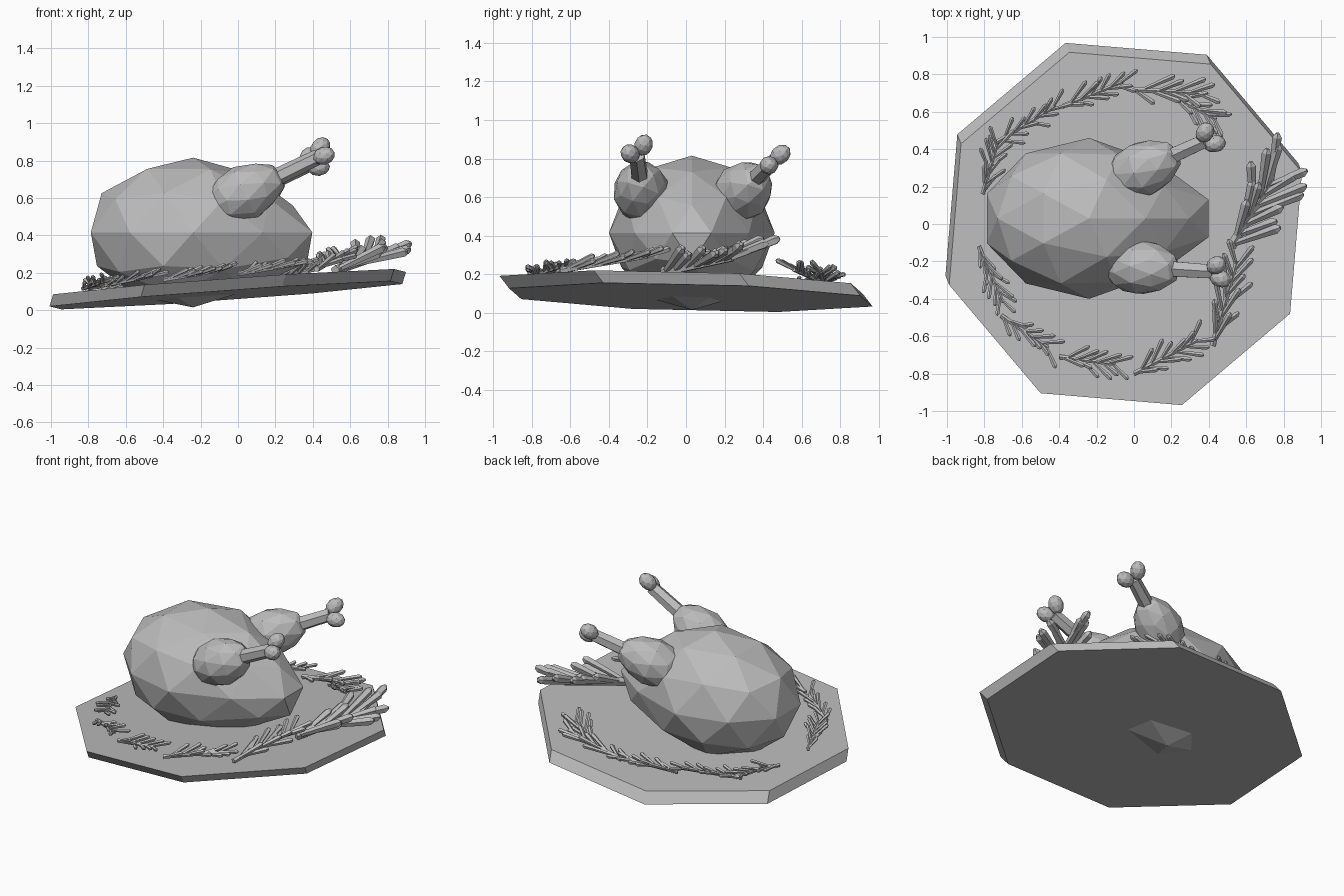
import bpy, bmesh, math, random
from mathutils import Matrix, Vector

random.seed(4)
if "Cube" in bpy.data.objects:
    bpy.data.objects.remove(bpy.data.objects["Cube"])

grey = bpy.data.materials.new("plain_grey")
grey.use_nodes = True
grey.diffuse_color = (0.5, 0.5, 0.5, 1)
grey.node_tree.nodes["Principled BSDF"].inputs["Base Color"].default_value = (0.5, 0.5, 0.5, 1)


def finish(name, bm):
    bmesh.ops.recalc_face_normals(bm, faces=bm.faces)
    mesh = bpy.data.meshes.new(name)
    bm.to_mesh(mesh)
    bm.free()
    mesh.materials.append(grey)
    obj = bpy.data.objects.new(name, mesh)
    bpy.context.collection.objects.link(obj)
    return obj


def aim(pos, direction):
    """Matrix that moves to pos and turns +z along direction."""
    turn = Vector(direction).to_track_quat('Z', 'Y').to_matrix().to_4x4()
    return Matrix.Translation(pos) @ turn


def bar(bm, a, b, r1, r2, sides):
    a, b = Vector(a), Vector(b)
    bmesh.ops.create_cone(bm, cap_ends=True, segments=sides, radius1=r1, radius2=r2,
                          depth=(b - a).length, matrix=aim((a + b) / 2, b - a))


def ball(bm, pos, direction, width, length, detail):
    bmesh.ops.create_icosphere(bm, subdivisions=detail, radius=1,
                               matrix=aim(pos, direction) @ Matrix.Diagonal((width, width, length, 1)))


# Tilted octagonal plate, with sheared rim
def plate_top(x, y):
    return 0.147 + 0.072 * x - 0.027 * y


bm = bmesh.new()
rings = []
for cx, cy, drop in ((-0.065, 0.025, 0.062), (-0.045, -0.025, 0)):
    ring = []
    for i in range(8):
        a = math.radians(17.7 + 45 * i)
        x, y = cx + 0.99 * math.cos(a), cy + 0.99 * math.sin(a)
        ring.append(bm.verts.new((x, y, plate_top(x, y) - drop)))
    rings.append(ring)
low, high = rings
bm.faces.new(low[::-1])
bm.faces.new(high)
for i in range(8):
    j = (i + 1) % 8
    bm.faces.new((low[i], low[j], high[j], high[i]))
finish("plate", bm)

# Roast body: faceted ball drawn out and lowered toward the tail
bm = bmesh.new()
bmesh.ops.create_icosphere(bm, subdivisions=2, radius=1)
for v in bm.verts:
    n = v.co.copy()
    tail = max(0, n.x)
    stretch = 1 + 0.29 * tail * max(0, min(1, 0.6 - n.z))
    v.co.x = -0.24 + 0.575 * n.x * stretch
    v.co.y = 0.03 + 0.43 * n.y * (1 - 0.25 * tail)
    v.co.z = 0.415 + 0.4 * n.z - 0.1 * tail ** 2 * max(0, n.z)
    # flatter underside at the tail
    if n.z < -0.3:
        v.co.z += 0.06 * tail
finish("roast_body", bm)

# Drumsticks: meat, bone and two knuckles
legs = {
    "right": ((0.04, -0.23, 0.63), (0.43, -0.255, 0.82), ((0.44, -0.22, 0.87), (0.46, -0.29, 0.825))),
    "left": ((0.05, 0.295, 0.63), (0.38, 0.445, 0.78), ((0.38, 0.49, 0.82), (0.43, 0.43, 0.765))),
}
for side, (meat, tip, knobs) in legs.items():
    axis = Vector(tip) - Vector(meat)
    bm = bmesh.new()
    ball(bm, meat, axis, 0.15, 0.225, 2)
    for v in bm.verts:
        # narrow the meat toward the bone
        along = (v.co - Vector(meat)).dot(axis.normalized())
        if along > 0.05:
            centre = Vector(meat) + axis.normalized() * along
            v.co = centre + (v.co - centre) * 0.93
    finish(side + "_drumstick_meat", bm)
    bm = bmesh.new()
    bar(bm, meat, tip, 0.05, 0.042, 6)
    finish(side + "_drumstick_bone", bm)
    bm = bmesh.new()
    for k in knobs:
        ball(bm, k, Vector(k) - Vector(tip) + axis * 0.15, 0.048, 0.062, 2)
    finish(side + "_drumstick_knuckles", bm)


# Herb sprigs: a thin stem with needles fanning forward on both sides
def sprig(name, start, end, count, length, width, rise):
    a = Vector((*start, plate_top(*start) + 0.025))
    b = Vector((*end, plate_top(*end) + 0.03 + rise))
    heading = (b - a).normalized()
    bm = bmesh.new()
    bar(bm, a, b, width * 0.6, width * 0.45, 5)
    for i in range(count):
        t = (i + 0.5) / count
        root = a.lerp(b, t)
        yaw = math.radians(random.uniform(14, 40)) * (1 if i % 2 else -1)
        d = Matrix.Rotation(yaw, 3, 'Z') @ heading
        d.z += random.uniform(0.02, 0.3)
        d.normalize()
        size = length * random.uniform(0.75, 1.15)
        bar(bm, root, root + d * size, width * 0.35, width * 0.6, 5)
        bar(bm, root + d * size, root + d * (size + width * 0.5), width * 0.6, width * 0.25, 5)
    finish(name, bm)


sprigs = [
    ((-0.81, 0.16), (-0.73, 0.43), 12, 0.12, 0.02, 0.02),
    ((-0.73, 0.44), (-0.42, 0.63), 12, 0.12, 0.02, 0.03),
    ((-0.38, 0.63), (-0.06, 0.76), 12, 0.13, 0.022, 0.03),
    ((-0.02, 0.72), (0.36, 0.70), 9, 0.16, 0.026, 0.03),
    ((0.20, 0.69), (0.44, 0.56), 9, 0.14, 0.024, 0.03),
    ((0.52, -0.12), (0.74, 0.24), 14, 0.27, 0.045, 0.06),
    ((0.42, -0.65), (0.55, -0.20), 14, 0.17, 0.028, 0.07),
    ((0.00, -0.80), (0.34, -0.62), 13, 0.13, 0.023, 0.03),
    ((-0.40, -0.71), (-0.10, -0.75), 11, 0.12, 0.022, 0.02),
    ((-0.71, -0.49), (-0.46, -0.66), 11, 0.11, 0.022, 0.02),
    ((-0.83, -0.12), (-0.70, -0.42), 12, 0.12, 0.02, 0.02),
]
for i, spec in enumerate(sprigs):
    sprig("herb_sprig_" + str(i + 1), *spec)
